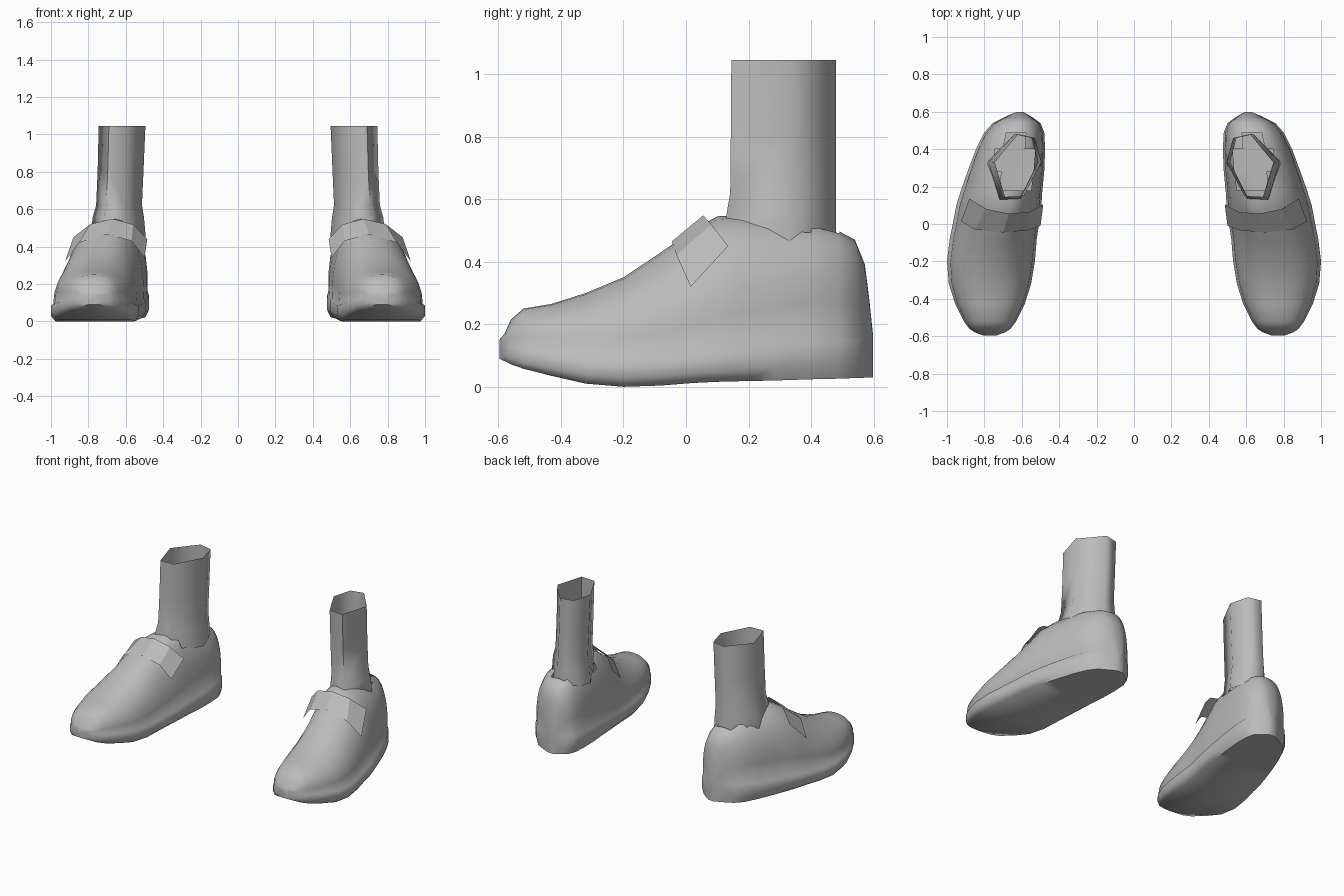
import bpy, bmesh, math

gray = bpy.data.materials.new("plain gray")
gray.diffuse_color = (0.5, 0.5, 0.5, 1)


def make(name, verts, faces, smooth=True, angle=50, outward=True):
    """Mesh object, mirrored to the other foot."""
    me = bpy.data.meshes.new(name)
    me.from_pydata(verts, [], faces)
    bm = bmesh.new()
    bm.from_mesh(me)
    if outward:
        bmesh.ops.recalc_face_normals(bm, faces=bm.faces)
    bm.to_mesh(me)
    bm.free()
    me.materials.append(gray)
    ob = bpy.data.objects.new(name, me)
    bpy.context.collection.objects.link(ob)
    bpy.ops.object.select_all(action='DESELECT')
    ob.select_set(True)
    bpy.context.view_layer.objects.active = ob
    if smooth:
        bpy.ops.object.shade_smooth_by_angle(angle=math.radians(angle))
    m = ob.modifiers.new("other_foot", 'MIRROR')
    m.use_mirror_merge = False
    return ob


def loft(rings):
    """Quads between closed rings of equal length."""
    n = len(rings[0])
    verts = [p for r in rings for p in r]
    faces = [(a * n + i, a * n + (i + 1) % n, (a + 1) * n + (i + 1) % n, (a + 1) * n + i)
             for a in range(len(rings) - 1) for i in range(n)]
    return verts, faces


# Shoe stations: y, inner x, outer x, ridge x, sole bottom, welt, top, roundness
stations = [
    (-0.597, 0.74, 0.80, 0.77, 0.090, 0.135, 0.15, 2.0),
    (-0.580, 0.69, 0.85, 0.77, 0.082, 0.130, 0.17, 2.2),
    (-0.560, 0.66, 0.88, 0.77, 0.072, 0.125, 0.215, 2.3),
    (-0.520, 0.63, 0.91, 0.77, 0.058, 0.115, 0.25, 2.4),
    (-0.430, 0.585, 0.955, 0.76, 0.035, 0.105, 0.265, 2.3),
    (-0.320, 0.55, 0.99, 0.75, 0.010, 0.090, 0.30, 2.2),
    (-0.200, 0.53, 1.00, 0.73, 0.000, 0.085, 0.35, 2.1),
    (-0.080, 0.52, 0.985, 0.70, 0.004, 0.090, 0.43, 2.0),
    (0.020, 0.505, 0.965, 0.68, 0.012, 0.100, 0.50, 2.0),
    (0.100, 0.495, 0.95, 0.66, 0.016, 0.110, 0.545, 2.1),
    (0.180, 0.49, 0.925, 0.65, 0.018, 0.120, 0.55, 2.2),
    (0.280, 0.48, 0.89, 0.64, 0.020, 0.130, 0.535, 2.4),
    (0.400, 0.475, 0.845, 0.635, 0.024, 0.140, 0.52, 2.7),
    (0.490, 0.48, 0.80, 0.625, 0.026, 0.148, 0.497, 2.8),
    (0.540, 0.50, 0.755, 0.62, 0.028, 0.150, 0.47, 2.7),
    (0.572, 0.545, 0.69, 0.615, 0.029, 0.152, 0.39, 2.6),
    (0.586, 0.57, 0.66, 0.612, 0.030, 0.155, 0.28, 2.4),
    (0.598, 0.59, 0.63, 0.61, 0.030, 0.150, 0.165, 2.0),
]


def section(y, xl, xr, xt, zb, zw, zt, p, arc=14):
    lip = 0.05 * (xr - xl)
    ring = [(xl + lip, y, zb), (xt, y, zb), (xr - lip, y, zb),
            (xr, y, zb + (zw - zb) * 0.35), (xr, y, zw)]
    for i in range(arc + 1):
        a = math.pi * i / arc
        c, s = math.cos(a), max(math.sin(a), 0)
        side = (xr if c > 0 else xl) - xt
        ring.append((xt + side * 0.955 * abs(c) ** (2 / p), y,
                     zw + 0.008 + (zt - zw - 0.008) * s ** (2 / p)))
    return ring + [(xl, y, zw), (xl, y, zb + (zw - zb) * 0.35)]


rings = [section(*s) for s in stations]
verts, faces = loft(rings)
n = len(rings[0])
faces += [tuple(range(n)), tuple(range(len(verts) - n, len(verts)))]


def in_opening(f):
    """Top faces inside the ankle opening."""
    x, y, z = (sum(verts[i][k] for i in f) / len(f) for k in range(3))
    return z > 0.4 and ((x - 0.635) / 0.10) ** 2 + ((y - 0.31) / 0.15) ** 2 < 1


make("shoe", verts, [f for f in faces if not in_opening(f)], angle=60)

# Leg: six-sided open tube, flaring where it enters the shoe
outline = [(0.62, 0.48), (0.745, 0.33), (0.69, 0.145), (0.59, 0.15), (0.495, 0.33), (0.53, 0.46)]
levels = [(1.045, 0, 1, 1), (0.80, 0.008, 0.98, 1.01), (0.62, 0.016, 0.98, 1.02),
          (0.555, 0.02, 1.10, 1.08), (0.44, 0.02, 1.18, 1.08)]
leg_rings = [[(0.62 + dx + (x - 0.62) * sx, 0.33 + (y - 0.33) * (sy if y < 0.4 else 1), z)
              for x, y in outline] for z, dx, sx, sy in levels]
make("leg", *loft(leg_rings), angle=75)

# Strap: thin bent band over the instep
front = [(0.925, 0.015, 0.32), (0.85, -0.03, 0.42), (0.70, -0.045, 0.465),
         (0.57, -0.035, 0.43), (0.50, -0.01, 0.34)]
back = [(0.88, 0.135, 0.45), (0.79, 0.08, 0.52), (0.67, 0.055, 0.548),
        (0.56, 0.065, 0.518), (0.485, 0.105, 0.44)]
make("strap", front + back, [(i, i + 5, i + 6, i + 1) for i in range(4)], smooth=False, outward=False)
